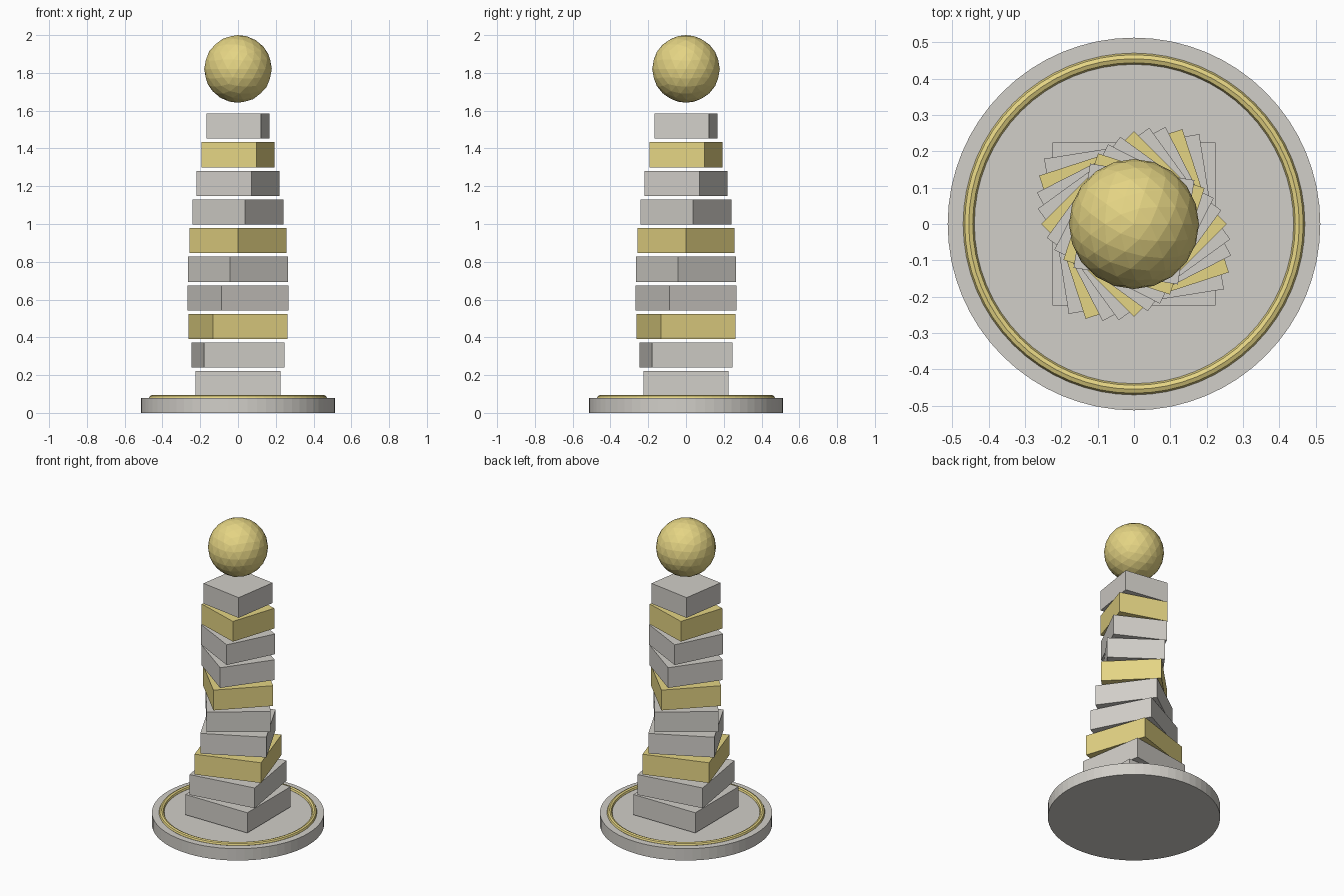
import bpy
import math

if "Cube" in bpy.data.objects:
    bpy.data.objects.remove(bpy.data.objects["Cube"], do_unlink=True)


def make_material(name, color):
    mat = bpy.data.materials.new(name)
    mat.use_nodes = True
    mat.diffuse_color = color
    mat.node_tree.nodes["Principled BSDF"].inputs["Base Color"].default_value = color
    return mat


stone = make_material("pale stone", (0.64, 0.62, 0.58, 1))
gold = make_material("soft gold", (0.78, 0.66, 0.23, 1))


def finish(name, mat):
    obj = bpy.context.object
    obj.name = name
    obj.data.materials.append(mat)
    return obj


# Round base
BASE_HEIGHT = 0.078
bpy.ops.mesh.primitive_cylinder_add(vertices=64, radius=0.513, depth=BASE_HEIGHT,
                                    location=(0, 0, BASE_HEIGHT / 2))
finish("base", stone)

# Inlaid ring half sunk into the base
bpy.ops.mesh.primitive_torus_add(major_segments=64, minor_segments=8,
                                 major_radius=0.455, minor_radius=0.0155,
                                 location=(0, 0, 0.079))
finish("base_ring", gold)

# Twisting, tapering stack of separate blocks, every third one gold
for i in range(10):
    side = 2 * (0.225 - 0.00885 * i)
    bpy.ops.mesh.primitive_cube_add(size=1, location=(0, 0, 0.1545 + 0.1515 * i),
                                    rotation=(0, 0, math.radians(9 * i)))
    bpy.context.object.scale = (side, side, 0.133)
    finish(f"block_{i + 1}", gold if i % 3 == 2 else stone)

# Faceted ball floating above the stack
bpy.ops.mesh.primitive_ico_sphere_add(subdivisions=3, radius=0.179,
                                      location=(0, 0, 1.821))
finish("ball", gold)
